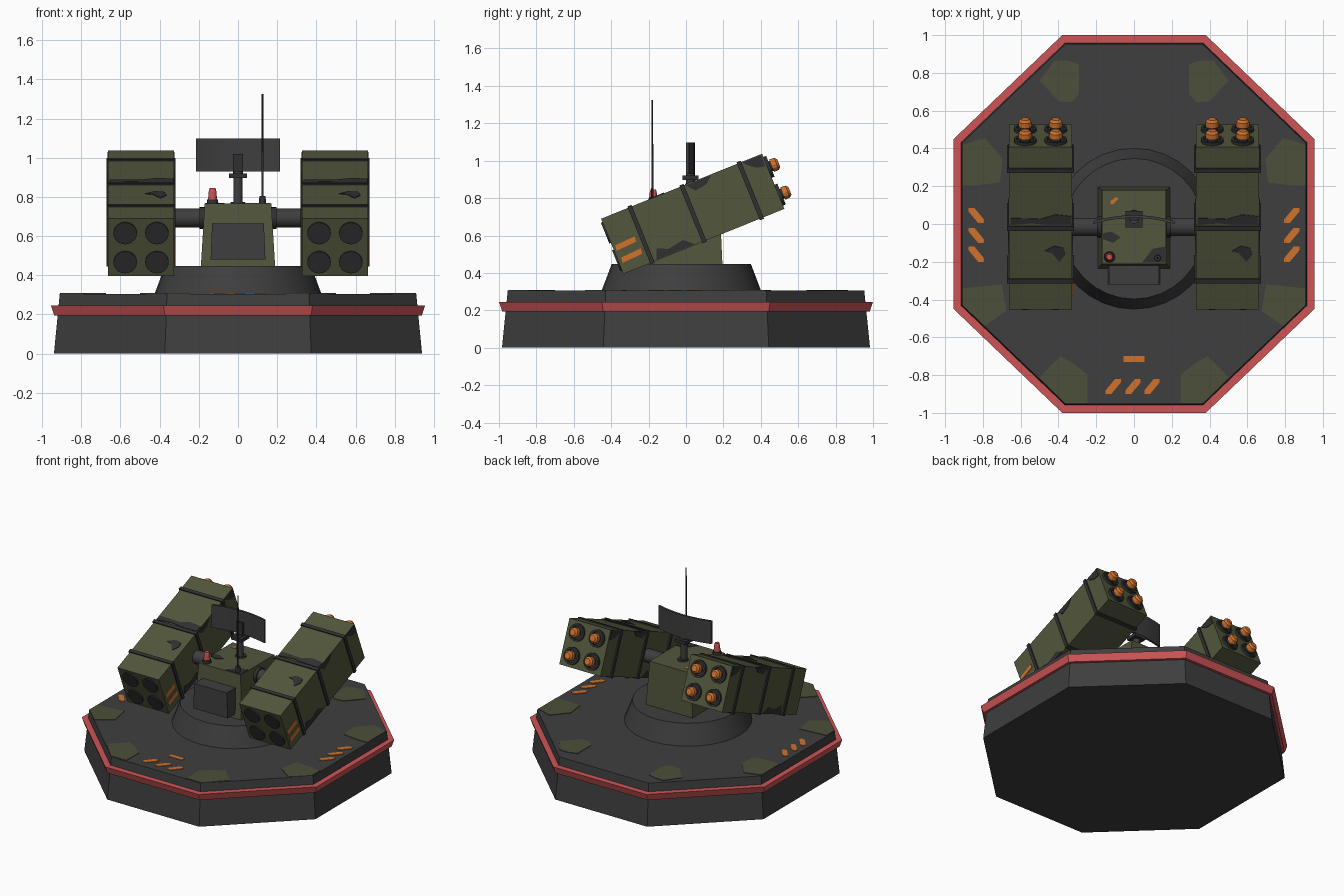
import bpy, bmesh, math
from mathutils import Matrix, Vector

if "Cube" in bpy.data.objects:
    bpy.data.objects.remove(bpy.data.objects["Cube"])

T = Matrix.Translation


def mat(name, r, g, b):
    m = bpy.data.materials.new(name)
    lin = [(c / 255 / 12.92) if c < 11 else ((c / 255 + 0.055) / 1.055) ** 2.4 for c in (r, g, b)]
    m.diffuse_color = (*lin, 1)
    m.use_nodes = True
    m.node_tree.nodes["Principled BSDF"].inputs["Base Color"].default_value = m.diffuse_color
    return m


DARK = mat("dark_grey", 62, 62, 62)
BLACK = mat("gunmetal", 48, 48, 49)
OLIVE = mat("olive_green", 82, 86, 60)
PATCH = mat("deck_olive", 76, 80, 58)
RED = mat("red", 206, 84, 86)
ORANGE = mat("orange", 208, 114, 45)


def finish(name, bm, material, matrix=Matrix()):
    bmesh.ops.recalc_face_normals(bm, faces=bm.faces)
    me = bpy.data.meshes.new(name)
    bm.to_mesh(me)
    bm.free()
    me.materials.append(material)
    ob = bpy.data.objects.new(name, me)
    ob.matrix_world = matrix
    bpy.context.collection.objects.link(ob)
    return ob


def loft(name, rings, material, matrix=Matrix()):
    """Skin a list of equal-length point rings and cap both ends."""
    bm = bmesh.new()
    rows = [[bm.verts.new(p) for p in ring] for ring in rings]
    n = len(rows[0])
    for a, b in zip(rows, rows[1:]):
        for i in range(n):
            bm.faces.new((a[i], a[(i + 1) % n], b[(i + 1) % n], b[i]))
    bm.faces.new(rows[0])
    bm.faces.new(rows[-1])
    return finish(name, bm, material, matrix)


def octagon(s, z):
    q = [(0.38, 1.0), (0.955, 0.45), (0.955, -0.45), (0.38, -1.0)]
    return [(x * s, y * s, z) for x, y in q + [(-x, -y) for x, y in q]]


def rect(x0, x1, y0, y1, z):
    return [(x0, y0, z), (x1, y0, z), (x1, y1, z), (x0, y1, z)]


def box(name, size, material, matrix=Matrix()):
    x, y, z = (s / 2 for s in size)
    return loft(name, [rect(-x, x, -y, y, -z), rect(-x, x, -y, y, z)], material, matrix)


def turned(name, profile, material, matrix=Matrix(), n=20):
    """Round part about local z from (radius, height) pairs."""
    rings = [[(r * math.cos(2 * math.pi * i / n), r * math.sin(2 * math.pi * i / n), z)
              for i in range(n)] for r, z in profile]
    ob = loft(name, rings, material, matrix)
    if len(profile) == 2:
        for p in ob.data.polygons:
            p.use_smooth = len(p.vertices) == 4
    return ob


def plate(name, pts, material, matrix, t=0.004):
    return loft(name, [[(x, y, -0.002) for x, y in pts], [(x, y, t) for x, y in pts]], material, matrix)


def flip(pts):
    return [(-x, y) for x, y in pts]


# octagonal platform with red rim
loft("platform", [octagon(0.984, 0), octagon(0.953, 0.305)], DARK)
loft("red_rim", [octagon(0.983, 0.195), octagon(1.0, 0.245)], RED)

# olive patches and orange hazard marks on the deck
deck = T((0, 0, 0.305))
patches = [
    [(0.29, 0.845), (0.35, 0.865), (0.42, 0.865), (0.5, 0.76), (0.40, 0.65), (0.33, 0.645), (0.29, 0.69)],
    [(0.908, 0.42), (0.79, 0.455), (0.695, 0.345), (0.71, 0.22), (0.83, 0.205), (0.908, 0.205)],
    [(0.905, -0.34), (0.70, -0.32), (0.675, -0.46), (0.79, -0.54), (0.905, -0.435)],
    [(0.245, -0.948), (0.245, -0.80), (0.32, -0.74), (0.39, -0.70), (0.5, -0.81), (0.37, -0.948)]]
slash = [(-0.04, -0.04), (-0.01, -0.04), (0.04, 0.02), (0.04, 0.04), (0.01, 0.04), (-0.04, -0.02)]
for side in (1, -1):
    tag = "right" if side > 0 else "left"
    for i, p in enumerate(patches):
        plate(f"deck_patch_{tag}_{i}", p if side > 0 else flip(p), PATCH, deck)
    for i, y in enumerate((0.045, -0.06, -0.16)):
        plate(f"side_mark_{tag}_{i}", slash if side > 0 else flip(slash), ORANGE, deck @ T((side * 0.835, y, 0)))
for i, x in enumerate((-0.11, -0.005, 0.095)):
    plate(f"front_mark_{i}", slash, ORANGE, deck @ T((x, -0.86, 0)))
plate("front_dash", [(-0.055, -0.73), (0.055, -0.73), (0.055, -0.70), (-0.055, -0.70)], ORANGE, deck)

# turntable and turret housing
turned("turntable", [(0.428, 0.30), (0.372, 0.448)], DARK, T((0, -0.025, 0)), 32)
loft("turret_housing", [rect(-0.19, 0.19, -0.235, 0.195, 0.44), rect(-0.17, 0.17, -0.212, 0.18, 0.765)], OLIVE)
loft("front_cabinet", [rect(-0.14, 0.14, -0.32, -0.2, 0.48), rect(-0.132, 0.132, -0.32, -0.2, 0.665)], DARK)
roof = T((0, 0, 0.765))
plate("roof_blotch_a", [(0.04, -0.205), (0.165, -0.205), (0.165, -0.12), (0.10, -0.13), (0.07, -0.17)], BLACK, roof)
plate("roof_blotch_b", [(-0.165, -0.08), (-0.11, -0.10), (-0.07, -0.07), (-0.12, -0.04), (-0.165, -0.05)], BLACK, roof)
plate("roof_mark", [(-0.125, 0.105), (-0.11, 0.105), (-0.085, 0.13), (-0.085, 0.14), (-0.10, 0.14), (-0.125, 0.12)], ORANGE, roof)

# trunnion tube with collars
AX = T((0, -0.015, 0.692)) @ Matrix.Rotation(math.pi / 2, 4, 'Y')
turned("trunnion_tube", [(0.048, -0.34), (0.048, 0.34)], DARK, AX)
for s in (1, -1):
    turned("trunnion_collar", [(0.056, s * 0.15), (0.056, s * 0.197)], BLACK, AX)

# radar: mast, bracket and curved dish panel
turned("radar_mast", [(0.024, 0.76), (0.024, 0.93)], DARK, T((0, 0.025, 0)), 16)
turned("radar_mast_foot", [(0.04, 0.76), (0.036, 0.775)], BLACK, T((0, 0.035, 0)), 16)
box("radar_bracket", (0.09, 0.085, 0.024), BLACK, T((0, 0.025, 0.908)))
box("radar_stem", (0.05, 0.025, 0.12), BLACK, T((0, 0.03, 0.96)))
xs = [-0.215 + 0.43 * i / 10 for i in range(11)]
arc = [(x, 0.032 * (1 - (x / 0.215) ** 2)) for x in xs]
outline = arc + [(x, y + 0.015) for x, y in reversed(arc)]
loft("radar_panel", [[(x, y, z) for x, y in outline] for z in (0.93, 1.098)], DARK)

# whip antenna and warning beacon
turned("antenna_foot", [(0.018, 0.76), (0.016, 0.805)], BLACK, T((0.125, -0.18, 0)), 12)
turned("antenna", [(0.006, 0.80), (0.004, 1.325)], BLACK, T((0.125, -0.18, 0)), 8)
turned("beacon_foot", [(0.03, 0.76), (0.028, 0.787)], BLACK, T((-0.13, -0.175, 0)), 12)
turned("beacon", [(0.023, 0.785), (0.02, 0.825), (0.015, 0.845)], RED, T((-0.13, -0.175, 0)), 12)

# two tilted launcher pods
SIDE = Matrix(((0, 0, 1, 0), (1, 0, 0, 0), (0, 1, 0, 0), (0, 0, 0, 1)))  # plate onto the +x wall
ALONG = Matrix.Rotation(-math.pi / 2, 4, 'X')                           # local z along the pod
W, L, H = 0.335, 0.928, 0.318
top_blotches = [
    [(-0.16, 0.02), (-0.05, 0.03), (0.06, 0.02), (0.165, 0.02), (0.165, 0.07), (0.08, 0.08), (0.0, 0.055), (-0.16, 0.06)],
    [(0.02, -0.13), (0.06, -0.14), (0.10, -0.19), (0.13, -0.15), (0.12, -0.11), (0.07, -0.10)]]
side_blotches = [
    [(0.35, 0.155), (0.455, 0.155), (0.455, 0.09), (0.41, 0.10), (0.37, 0.13)],
    [(-0.27, -0.155), (-0.05, -0.155), (-0.1, -0.11), (-0.19, -0.125), (-0.25, -0.10)],
    [(0.02, 0.155), (0.17, 0.155), (0.13, 0.12), (0.06, 0.11)]]
for s in (1, -1):
    tag = "right" if s > 0 else "left"
    M = T((s * 0.495, 0.036, 0.716)) @ Matrix.Rotation(math.radians(22), 4, 'X')
    box(f"pod_{tag}", (W, L, H), OLIVE, M)
    for u in (0.332, 0.002, -0.298):
        box(f"pod_band_{tag}", (W + 0.018, 0.024, H + 0.016), BLACK, M @ T((0, u, 0)))
    for dx in (-0.081, 0.081):
        for dv in (-0.08, 0.08):
            F = M @ T((dx, 0, dv)) @ ALONG
            turned(f"rear_cap_{tag}", [(0.06, -0.473), (0.06, -0.45)], BLACK, F)
            # muzzle ring, missile body and orange nose
            turned(f"muzzle_ring_{tag}", [(0.06, 0.45), (0.06, 0.48), (0.046, 0.48), (0.046, 0.467)], BLACK, F)
            turned(f"missile_neck_{tag}", [(0.028, 0.45), (0.028, 0.497)], BLACK, F, 12)
            turned(f"missile_nose_{tag}", [(0.036, 0.487), (0.034, 0.515), (0.022, 0.528)], ORANGE, F, 12)
    top, wall = M @ T((0, 0, H / 2)), M @ T((W / 2, 0, 0)) @ SIDE
    for p in top_blotches:
        plate(f"pod_top_blotch_{tag}", p, BLACK, top)
    for p in side_blotches:
        plate(f"pod_side_blotch_{tag}", p, BLACK, wall)
        plate(f"pod_left_blotch_{tag}", p, BLACK, M @ T((-W / 2 - 0.002, 0, 0)) @ SIDE)
    for u, v in ((-0.392, -0.013), (-0.386, -0.085)):
        plate(f"pod_stripe_{tag}", [(u - 0.06, v - 0.018), (u + 0.055, v - 0.012),
                                    (u + 0.06, v + 0.018), (u - 0.055, v + 0.012)], ORANGE, wall)
